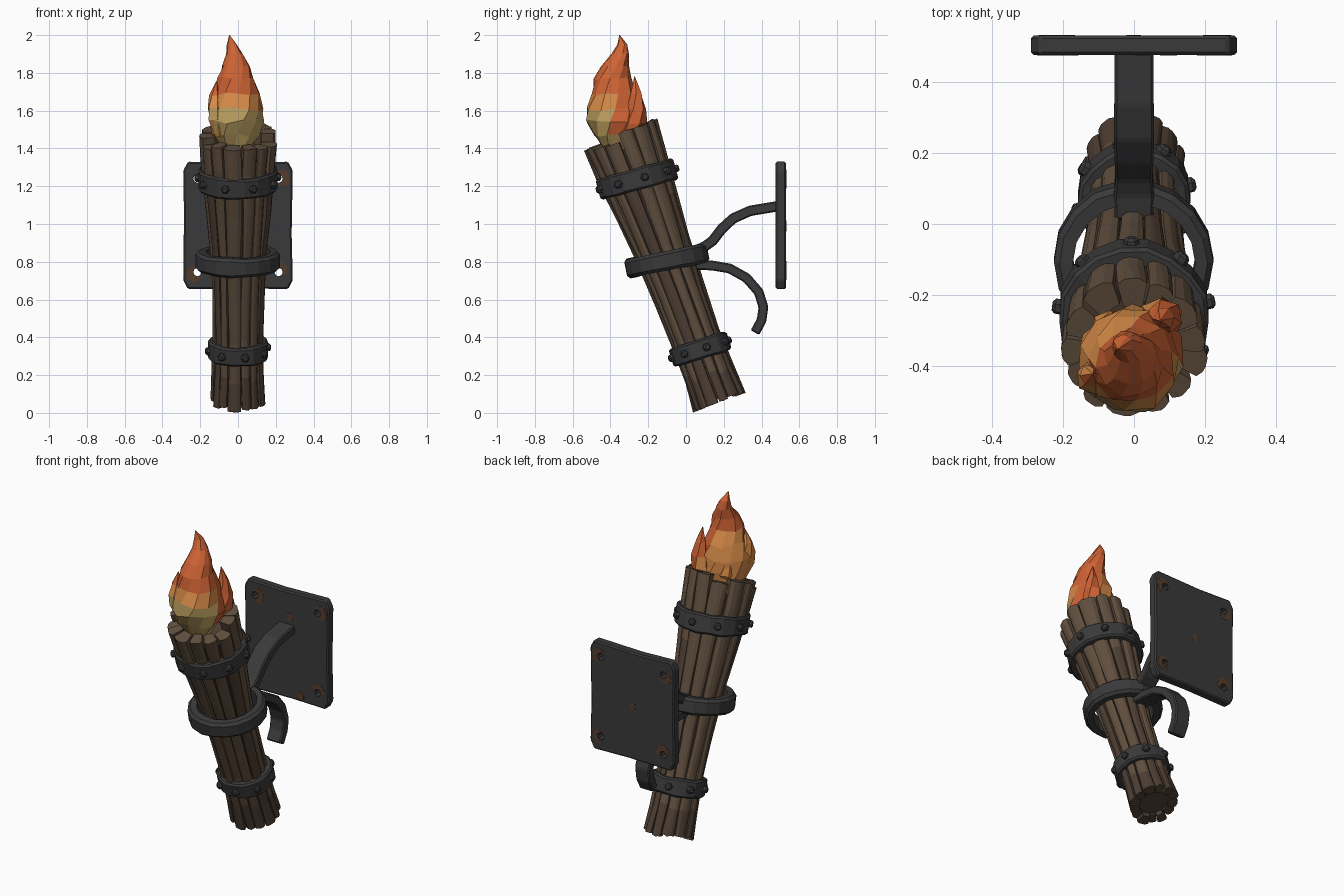
import bpy, bmesh, math, random
from mathutils import Vector, Matrix

random.seed(4)
jit = lambda a: random.uniform(-a, a)
old = bpy.data.objects.get("Cube")
if old:
    bpy.data.objects.remove(old)


def material(name, rgb):
    m = bpy.data.materials.new(name)
    m.use_nodes = True
    m.diffuse_color = (*rgb, 1)
    m.node_tree.nodes["Principled BSDF"].inputs["Base Color"].default_value = (*rgb, 1)
    return m


IRON = material("dark iron", (.042, .042, .044))
RUST = material("rust", (.09, .045, .024))
WOOD = material("brown wood", (.118, .078, .049))
DARK = material("dark wood", (.075, .049, .033))
CRACK = material("crack brown", (.035, .023, .016))
RED = material("flame red orange", (.62, .125, .035))
ORANGE = material("flame orange", (.68, .26, .065))
YELLOW = material("flame yellow", (.52, .36, .12))


def loft(name, rings, mats, closed=False, matrix=None, rule=None, bevel=0):
    """Skin a list of equal point rings; cap the ends or join them."""
    bm = bmesh.new()
    vs = [[bm.verts.new(p) for p in ring] for ring in rings]
    n = len(vs[0])
    pairs = list(zip(vs, vs[1:])) + ([(vs[-1], vs[0])] if closed else [])
    for a, b in pairs:
        for i in range(n):
            j = (i + 1) % n
            bm.faces.new((a[i], a[j], b[j], b[i]))
    if not closed:
        bm.faces.new(vs[0])
        bm.faces.new(vs[-1])
    bmesh.ops.recalc_face_normals(bm, faces=bm.faces)
    if bevel:
        bmesh.ops.bevel(bm, geom=list(bm.edges), offset=bevel, segments=1, affect='EDGES')
    if rule:
        for f in bm.faces:
            f.material_index = rule(f.calc_center_median(), f.normal)
    if matrix:
        bm.transform(matrix)
    me = bpy.data.meshes.new(name)
    bm.to_mesh(me)
    bm.free()
    for m in mats:
        me.materials.append(m)
    ob = bpy.data.objects.new(name, me)
    bpy.context.collection.objects.link(ob)
    return ob


def polar(r, a, z):
    return Vector((r * math.cos(a), r * math.sin(a), z))


# Leaning frame of the torch handle
LEAN = math.radians(20.4)
TORCH = Matrix.Translation((0, .175, .065)) @ Matrix.Rotation(LEAN, 4, 'X')
PROFILE = [(0, .145), (.15, .136), (.35, .132), (.6, .137), (.85, .152),
           (1.1, .175), (1.33, .195), (1.49, .205)]

# Inner core seen through the cracks
core = [(min(t, 1.42) + (.02 if t == 0 else 0), r * .87) for t, r in PROFILE]
loft("handle_core", [[polar(r, k * math.tau / 14, t) for k in range(14)] for t, r in core],
     [CRACK, DARK], matrix=TORCH, rule=lambda c, n: int(abs(n.z) > .9))

# Rough planks around the core
PLANKS = 13
cuts = [(k + jit(.2)) * math.tau / PLANKS for k in range(PLANKS)]
cuts.append(cuts[0] + math.tau)
for k in range(PLANKS):
    push, low, high = jit(.005), jit(.012), jit(.025)
    rings = []
    for i, (t, r) in enumerate(PROFILE):
        t += low if i == 0 else high if i == len(PROFILE) - 1 else jit(.03)
        a = cuts[k] + random.uniform(.0, .055)
        b = cuts[k + 1] - random.uniform(.0, .055)
        r += push + jit(.004)
        mid = (a + b) / 2 + jit(.05)
        rings.append([polar(r * .62, a, t), polar(r * .95, a, t),
                      polar(r, a * .75 + b * .25, t), polar(r * 1.01, mid, t + jit(.008)),
                      polar(r, a * .25 + b * .75, t), polar(r * .95, b, t),
                      polar(r * .62, b, t)])
    shade = k % 5 == 2
    loft(f"plank_{k + 1}", rings, [WOOD, DARK], matrix=TORCH,
         rule=lambda c, n: int(c.z < .2 or (shade and c.z < 1.2)))


# Iron bands round the handle, with optional studs
def band(name, t, tilt, inner, outer, half, chamfer, studs=0):
    m = TORCH @ Matrix.Translation((0, 0, t)) @ Matrix.Rotation(math.radians(tilt), 4, 'X')
    rings = []
    for k in range(18):
        a, o, h = k * math.tau / 18, outer + jit(.004), half + jit(.004)
        rings.append([polar(r, a, z) for r, z in (
            (inner, -h), (o - chamfer, -h), (o, chamfer - h),
            (o, h - chamfer), (o - chamfer, h), (inner, h))])
    loft(name, rings, [IRON], closed=True, matrix=m)
    for s in range(studs):
        turn = Matrix.Rotation((s + .3) * math.tau / studs, 4, 'Z')
        hexes = [[Vector((x, r * math.cos(q * math.tau / 6), r * math.sin(q * math.tau / 6)))
                  for q in range(6)]
                 for x, r in ((outer - .02, .023), (outer + .01, .022), (outer + .018, .013))]
        loft(f"{name}_stud_{s + 1}", hexes, [IRON], matrix=m @ turn)


band("upper_band", 1.25, -5, .165, .214, .056, .01, 9)
band("holder_ring", .79, -9, .172, .225, .05, .016)
band("lower_band", .29, -3, .115, .16, .052, .01, 8)


# Curved flat straps of the bracket
def strap(name, path, width, thick):
    pts = [Vector((0, y, z)) for y, z in path]
    rings = []
    for i, p in enumerate(pts):
        d = (pts[min(i + 1, len(pts) - 1)] - pts[max(i - 1, 0)]).normalized()
        side = Vector((0, -d.z, d.y)) * thick / 2
        w = Vector((width / 2 + jit(.003), 0, 0))
        rings.append([p - w - side, p + w - side, p + w + side, p - w + side])
    loft(name, rings, [IRON], bevel=.007)


strap("upper_arm", [(.02, .85), (.09, .875), (.14, .91), (.19, .975), (.25, 1.03),
                    (.34, 1.07), (.49, 1.095)], .11, .055)
strap("lower_hook", [(.05, .785), (.14, .78), (.23, .765), (.32, .715), (.385, .64),
                     (.41, .56), (.4, .49), (.365, .425)], .1, .052)

# Wall plate with chipped outline
outline = []
for sx, sz in ((-1, -1), (1, -1), (1, 1), (-1, 1)):
    corner = [(.29, .29), (.265, .3375)]
    if sx * sz < 0:
        corner.reverse()
    outline += [(sx * x, .9925 + sz * z) for x, z in corner]
    outline.append({(-1, -1): (.03, .66), (1, -1): (.284, .95),
                    (1, 1): (-.04, 1.322), (-1, 1): (-.286, 1.05)}[sx, sz])
plate = loft("wall_plate", [[Vector((x, y, z)) for x, z in outline] for y in (.475, .53)],
             [IRON], bevel=.008)

# Bolt holes and the rust around them
HOLES = [(x, z) for x in (-.215, .215) for z in (.745, 1.24)]
circle = [k * math.tau / 8 for k in range(8)]
for i, (x, z) in enumerate(HOLES):
    cutter = loft("hole_cutter", [[Vector((x + .022 * math.cos(a), y, z + .022 * math.sin(a)))
                                   for a in circle] for y in (.45, .56)], [IRON])
    cutter.hide_render = True
    mod = plate.modifiers.new("hole", 'BOOLEAN')
    mod.operation, mod.object, mod.solver = 'DIFFERENCE', cutter, 'EXACT'
    bpy.context.view_layer.objects.active = plate
    bpy.ops.object.modifier_apply(modifier=mod.name)
    bpy.data.objects.remove(cutter)
    for side, y in (("front", .4735), ("back", .5285)):
        start = random.uniform(0, math.tau)
        rings = []
        for k in range(7):
            a = start + k * .65
            wide = .03 + .028 * math.sin(k * math.pi / 6) + jit(.006)
            rings.append([Vector((x + r * math.cos(a), yy, z + r * math.sin(a)))
                          for r, yy in ((.024, y), (wide, y), (wide, y + .003), (.024, y + .003))])
        loft(f"rust_{side}_{i + 1}", rings, [RUST])
for i, (x, z, y) in enumerate(((.02, 1.17, .4735), (0, .99, .5285), (.1, .7, .4735))):
    spot = [(random.uniform(.015, .032), a) for a in circle]
    loft(f"rust_spot_{i + 1}", [[Vector((x + r * math.cos(a), yy, z + r * math.sin(a)))
                                 for r, a in spot] for yy in (y, y + .003)], [RUST])


# Flame: index 0 red orange, 1 orange, 2 yellow
def flame_rule(c, n):
    front = -c.y - .375 + .3 * c.x
    valley = (c.y + .375 - c.x) * .7
    if c.z < 1.6 and front > .05:
        return 2
    if (front > .04 and c.z < 1.67) or (valley > .06 and c.z < 1.74):
        return 1
    return 2 if c.z < 1.47 else int(random.random() < .06)


def flame(name, path, sides, rough):
    rings = []
    for i, (x, y, z, r) in enumerate(path):
        rings.append([Vector((x, y, z + jit(r * rough))) +
                      polar(r * (1 + jit(rough)), (k + .35 * i) * math.tau / sides, 0)
                      for k in range(sides)])
    loft(name, rings, [RED, ORANGE, YELLOW], rule=flame_rule)


flame("main_flame", [(-.01, -.365, 1.40, .075), (-.01, -.37, 1.47, .125),
                     (-.01, -.375, 1.54, .147), (-.01, -.378, 1.61, .145),
                     (-.01, -.385, 1.69, .122), (-.008, -.39, 1.77, .095),
                     (-.01, -.375, 1.84, .073), (-.018, -.345, 1.9, .046),
                     (-.032, -.338, 1.95, .027), (-.045, -.352, 2.0, .002)], 11, .09)
flame("right_tongue", [(-.07, -.42, 1.46, .05), (-.1, -.43, 1.55, .058), (-.118, -.43, 1.62, .048),
                       (-.125, -.425, 1.68, .03), (-.115, -.42, 1.755, .002)], 6, .08)
flame("left_tongue", [(.05, -.3, 1.45, .05), (.07, -.27, 1.53, .064), (.085, -.262, 1.61, .053),
                      (.085, -.265, 1.69, .032), (.075, -.272, 1.78, .002)], 6, .08)
flame("back_tongue", [(-.06, -.32, 1.45, .045), (-.075, -.29, 1.52, .048),
                      (-.08, -.29, 1.59, .03), (-.075, -.3, 1.67, .002)], 6, .08)
